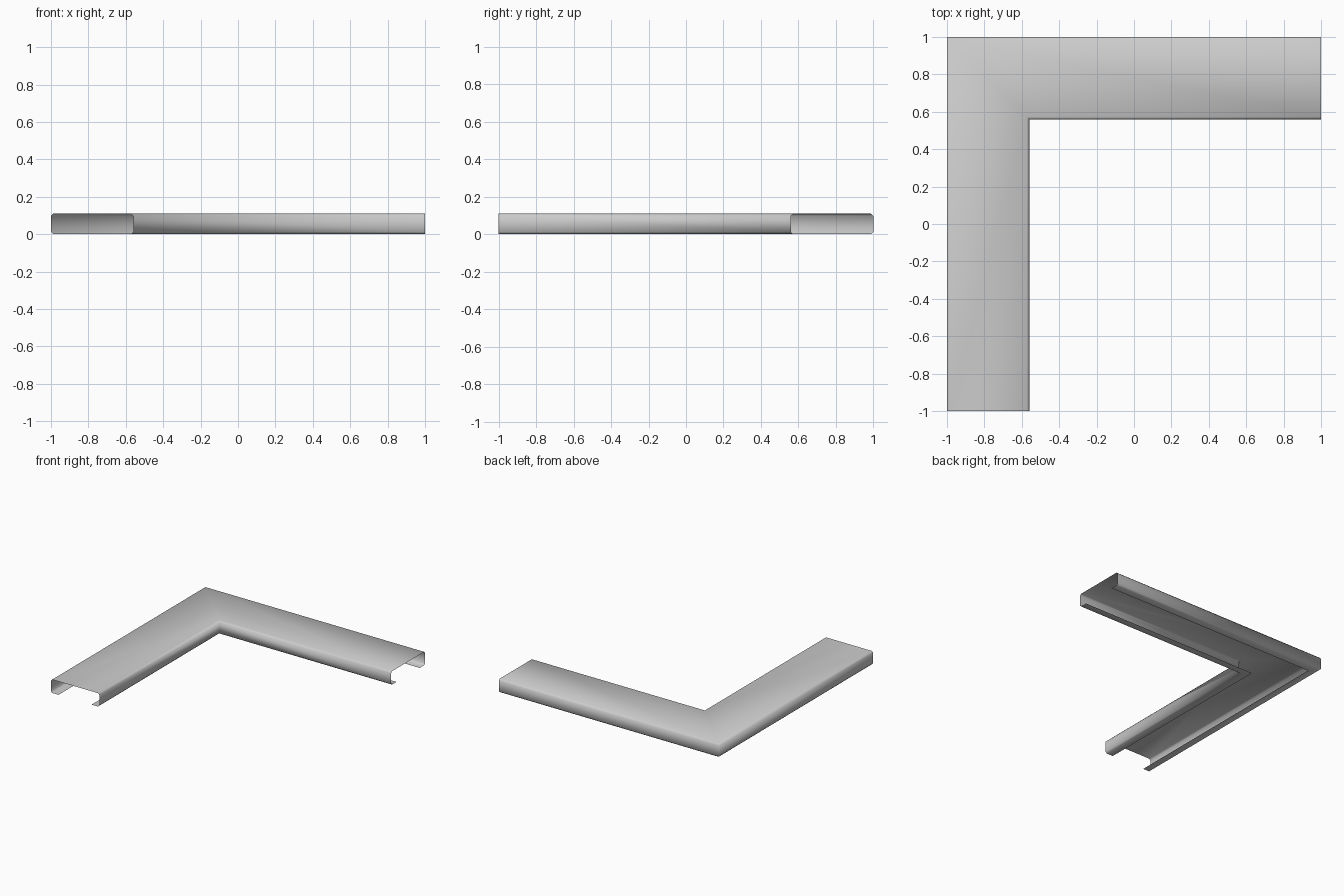
import bpy
import bmesh

cube = bpy.data.objects.get("Cube")
if cube:
    bpy.data.objects.remove(cube, do_unlink=True)

WIDTH, HEIGHT, LIP, CHAMFER = 0.44, 0.11, 0.07, 0.012

# Grey sheet material
grey = bpy.data.materials.new("light grey metal")
grey.use_nodes = True
colour = (0.6, 0.6, 0.6, 1)
grey.diffuse_color = colour
grey.node_tree.nodes["Principled BSDF"].inputs["Base Color"].default_value = colour

# Open channel section: (distance in from the outer face, height)
half = [(LIP, 0), (CHAMFER, 0), (0, CHAMFER), (0, HEIGHT - CHAMFER), (CHAMFER, HEIGHT)]
section = half + [(WIDTH - u, z) for u, z in reversed(half)]

# Sweep the section along both arms, mitred at the corner
bm = bmesh.new()
stations = [
    [bm.verts.new((-1 + u, -1, z)) for u, z in section],
    [bm.verts.new((-1 + u, 1 - u, z)) for u, z in section],
    [bm.verts.new((1, 1 - u, z)) for u, z in section],
]
for a, b in zip(stations, stations[1:]):
    for i in range(len(section) - 1):
        face = bm.faces.new((a[i], a[i + 1], b[i + 1], b[i]))
        face.smooth = True

# Turn the faces outward, judged by the flat top
bm.normal_update()
if max(bm.faces, key=lambda f: f.calc_center_median().z).normal.z < 0:
    bmesh.ops.reverse_faces(bm, faces=bm.faces[:])

mesh = bpy.data.meshes.new("corner_channel")
bm.to_mesh(mesh)
bm.free()
mesh.materials.append(grey)
channel = bpy.data.objects.new("corner_channel", mesh)
bpy.context.collection.objects.link(channel)
